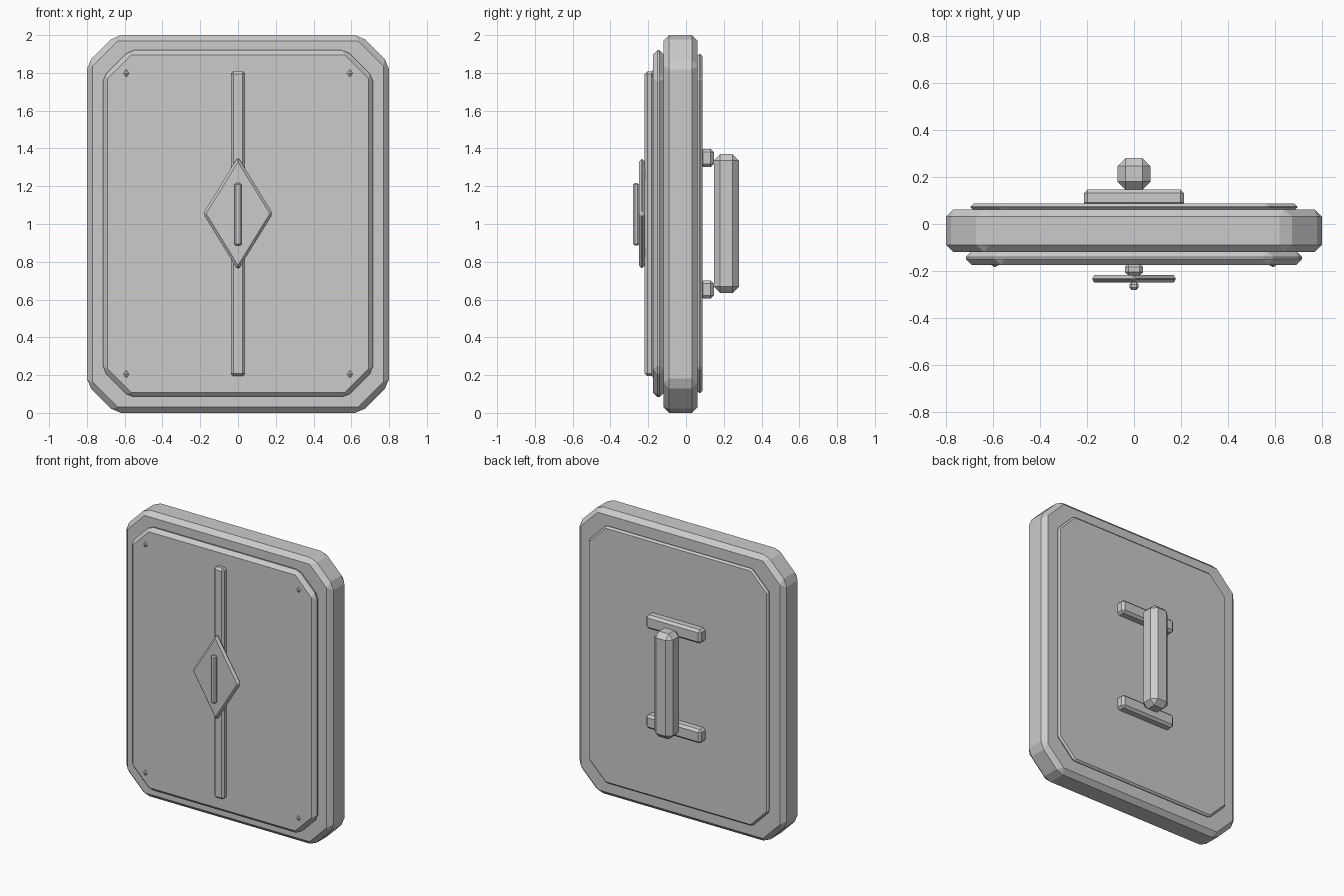
import bpy, bmesh

if "Cube" in bpy.data.objects:
    bpy.data.objects.remove(bpy.data.objects["Cube"])


def plate(name, outline, y0, y1, bevel):
    """Extrude an (x, z) outline from y0 to y1 and chamfer every edge once."""
    bm = bmesh.new()
    face = bm.faces.new([bm.verts.new((x, y0, z)) for x, z in outline])
    ext = bmesh.ops.extrude_face_region(bm, geom=[face])
    for v in ext["geom"]:
        if isinstance(v, bmesh.types.BMVert):
            v.co.y = y1
    bmesh.ops.recalc_face_normals(bm, faces=bm.faces)
    bmesh.ops.bevel(bm, geom=bm.edges[:], offset=bevel, segments=1,
                    profile=0.5, affect='EDGES', clamp_overlap=True)
    bmesh.ops.recalc_face_normals(bm, faces=bm.faces)
    mesh = bpy.data.meshes.new(name)
    bm.to_mesh(mesh)
    bm.free()
    obj = bpy.data.objects.new(name, mesh)
    bpy.context.collection.objects.link(obj)
    return obj


def rect(hx, z0, z1):
    return [(-hx, z0), (hx, z0), (hx, z1), (-hx, z1)]


def octagon(hx, z0, z1, c):
    """Rectangle with clipped corners."""
    return [(-hx + c, z0), (hx - c, z0), (hx, z0 + c), (hx, z1 - c),
            (hx - c, z1), (-hx + c, z1), (-hx, z1 - c), (-hx, z0 + c)]


# Shield body and its raised panels
plate("shield_body", octagon(0.80, 0.0, 2.0, 0.15), -0.12, 0.062, 0.031)
plate("front_panel", octagon(0.715, 0.083, 1.92, 0.14), -0.175, -0.115, 0.025)
plate("back_panel", octagon(0.695, 0.105, 1.90, 0.13), 0.059, 0.087, 0.012)

# Front decoration
plate("front_strip", rect(0.038, 0.195, 1.808), -0.219, -0.168, 0.014)
plate("diamond_plate", [(0, 0.755), (0.185, 1.055), (0, 1.355), (-0.185, 1.055)],
      -0.25, -0.217, 0.014)
plate("diamond_ridge", rect(0.019, 0.885, 1.217), -0.28, -0.248, 0.009)

# Corner rivets
for x in (-0.592, 0.592):
    for z in (0.205, 1.798):
        bpy.ops.mesh.primitive_uv_sphere_add(segments=6, ring_count=4, radius=0.026,
                                             location=(x, -0.158, z))
        bpy.context.object.name = "rivet"

# Back grip and its two mounts
for z in (0.653, 1.35):
    plate("grip_mount", rect(0.213, z - 0.048, z + 0.048), 0.075, 0.147, 0.016)
plate("grip_handle", rect(0.071, 0.634, 1.37), 0.147, 0.28, 0.034)
